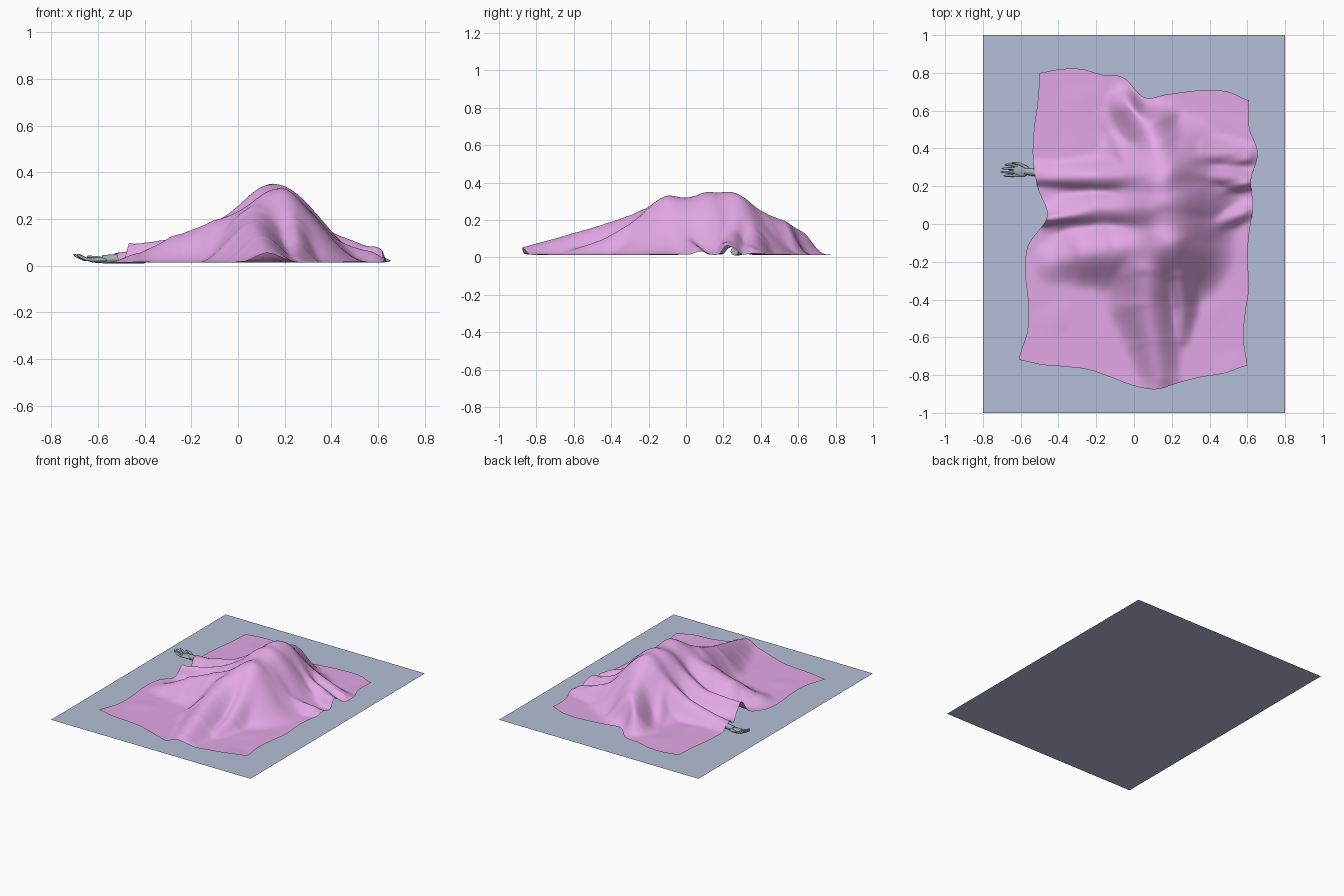
import bpy, bmesh, math
from mathutils import Vector, noise

cube = bpy.data.objects.get("Cube")
if cube:
    bpy.data.objects.remove(cube, do_unlink=True)


def material(name, rgb):
    mat = bpy.data.materials.new(name)
    mat.use_nodes = True
    mat.diffuse_color = (*rgb, 1)
    bsdf = next(n for n in mat.node_tree.nodes if n.type == 'BSDF_PRINCIPLED')
    bsdf.inputs["Base Color"].default_value = (*rgb, 1)
    return mat


ground_grey = material("ground blue grey", (.46, .52, .69))
cloth_pink = material("cloth pink", (.76, .39, .78))
skin_grey = material("skin grey", (.35, .42, .47))


def add_object(name, mesh, mat):
    obj = bpy.data.objects.new(name, mesh)
    bpy.context.collection.objects.link(obj)
    mesh.materials.clear()
    mesh.materials.append(mat)
    return obj


def from_bmesh(name, bm, mat, smooth=True):
    mesh = bpy.data.meshes.new(name)
    bm.to_mesh(mesh)
    bm.free()
    if smooth:
        mesh.shade_smooth()
    return add_object(name, mesh, mat)


def ease(t):
    t = max(0, min(1, t))
    return t * t * (3 - 2 * t)


def along(values, t):
    """Smooth curve through evenly spaced values."""
    last = len(values) - 1
    i = min(int(t * last), last - 1)
    f = t * last - i
    a, b, c, d = (values[max(0, min(last, i + k))] for k in (-1, 0, 1, 2))
    return b + f / 2 * (c - a + f * (2 * a - 5 * b + 4 * c - d + f * (3 * (b - c) + d - a)))


def closest(x, y, p, q):
    """Distance to a segment in plan, and how far along it."""
    dx, dy = q[0] - p[0], q[1] - p[1]
    t = ((x - p[0]) * dx + (y - p[1]) * dy) / (dx * dx + dy * dy)
    t = max(0, min(1, t))
    return math.hypot(x - p[0] - t * dx, y - p[1] - t * dy), t


# Ground sheet
bm = bmesh.new()
bmesh.ops.create_grid(bm, x_segments=1, y_segments=1, size=1)
bmesh.ops.scale(bm, vec=(.8, 1, 1), verts=bm.verts)
from_bmesh("ground", bm, ground_grey, smooth=False)

# Body ridges under the cloth: (base width, width per height, crest points)
trunk = (.07, 1.05, [(.18, -.1, .29), (.18, 0, .3), (.16, .12, .335), (.15, .24, .31)])
head = (.07, .75, [(.15, .24, .31), (.12, .4, .23), (.08, .5, .19), (.01, .62, .14)])
legs = (.07, .95, [(.15, -.08, .27), (.08, -.22, .24), (.07, -.4, .175), (.1, -.6, .115),
                   (.13, -.8, .06), (.12, -.9, .03)])
right_leg = (.05, .7, [(.2, -.1, .28), (.23, -.25, .19), (.25, -.45, .08), (.24, -.6, .03)])
thigh = (.1, .9, [(.12, -.1, .26), (-.08, -.13, .185), (-.25, -.15, .12), (-.42, -.2, .04)])
left_side = (.07, .7, [(.08, .08, .27), (-.2, .08, .12), (-.45, .04, .04)])
left_arm = (.05, .7, [(.05, .25, .25), (-.2, .25, .11), (-.42, .26, .05), (-.56, .28, .035)])
right_arm = (.05, .6, [(.2, .28, .27), (.4, .25, .13), (.6, .24, .05)])
right_hip = (.05, .6, [(.22, -.1, .24), (.35, -.02, .12), (.5, .04, .06), (.62, .08, .02)])
right_back = (.06, .7, [(.2, .3, .25), (.35, .36, .13), (.6, .37, .03)])
ridges = [trunk, head, legs, right_leg, thigh, left_side, left_arm,
          right_arm, right_hip, right_back]

# Small folds laid on top, fading towards their ends: start, end, height, width
folds = [((-.5, .02), (-.2, .06), .06, .04), ((-.52, .23), (-.15, .22), .02, .04),
         ((-.03, .3), (-.18, .62), .03, .05), ((.6, .21), (.38, .15), .035, .04),
         ((.6, .34), (.4, .28), .02, .04), ((.58, .05), (.3, -.1), .015, .05)]


def cloth_height(x, y):
    total = 0
    for base, spread, crest in ridges:
        best = 0
        for p, q in zip(crest, crest[1:]):
            d, t = closest(x, y, p, q)
            z = p[2] + t * (q[2] - p[2])
            best = max(best, z * ease(1 - d / (base + spread * z)))
        total += best ** 9
    h = total ** (1 / 9)
    for p, q, rise, width in folds:
        d, t = closest(x, y, p, q)
        h += rise * (1 - t) * ease(1 - d / width) * (1 - ease(h / .25))
    ripple = noise.noise(Vector((x * 5, y * 5, 0)))
    return h + .006 * max(0, ripple)


# Cloth: a sheet stretched between four wavy edges, its back edge lying down
left_edge = [-.61, -.565, -.56, -.575, -.56, -.46, -.51, -.535, -.53, -.51, -.5]
right_edge = [.6, .58, .59, .61, .6, .61, .63, .62, .655, .61, .61]
front_edge = [-.72, -.745, -.755, -.77, -.81, -.855, -.875, -.84, -.81, -.79, -.75]
back_edge = [.8, .82, .82, .79, .775, .67, .685, .7, .71, .7, .655]
bm = bmesh.new()
bmesh.ops.create_grid(bm, x_segments=110, y_segments=140, size=.5)
for vert in bm.verts:
    u, v = vert.co.x + .5, vert.co.y + .5
    u, v = max(0, min(1, u)), max(0, min(1, v))
    x0, x1 = along(left_edge, v), along(right_edge, v)
    y0, y1 = along(front_edge, u), along(back_edge, u)
    x, y = x0 + u * (x1 - x0), y0 + v * (y1 - y0)
    vert.co = (x, y, .014 + cloth_height(x, y) * ease((1 - v) / .08))
for _ in range(3):
    inner = [v for v in bm.verts if not v.is_boundary]
    bmesh.ops.smooth_vert(bm, verts=inner, factor=.5,
                          use_axis_x=False, use_axis_y=False, use_axis_z=True)
from_bmesh("draped_cloth", bm, cloth_pink)


# Hand reaching out from under the cloth
def limb(name, points):
    """Round tube through (x, y, z, radius) points."""
    curve = bpy.data.curves.new(name, 'CURVE')
    curve.dimensions = '3D'
    curve.bevel_depth = 1
    curve.bevel_resolution = 2
    curve.use_fill_caps = True
    spline = curve.splines.new('POLY')
    spline.points.add(len(points) - 1)
    for point, (x, y, z, r) in zip(spline.points, points):
        point.co = (x, y, z, 1)
        point.radius = r
    temp = bpy.data.objects.new(name + "_path", curve)
    bpy.context.collection.objects.link(temp)
    bpy.context.view_layer.update()
    graph = bpy.context.evaluated_depsgraph_get()
    mesh = bpy.data.meshes.new_from_object(temp.evaluated_get(graph))
    bpy.data.objects.remove(temp, do_unlink=True)
    mesh.shade_smooth()
    return add_object(name, mesh, skin_grey)


limb("forearm", [(-.4, .26, .032, .022), (-.52, .272, .03, .02), (-.58, .28, .027, .018)])
bm = bmesh.new()
bmesh.ops.create_uvsphere(bm, u_segments=16, v_segments=10, radius=1)
bmesh.ops.scale(bm, vec=(.048, .033, .013), verts=bm.verts)
bmesh.ops.translate(bm, vec=(-.597, .283, .025), verts=bm.verts)
from_bmesh("palm", bm, skin_grey)
for i, reach in enumerate((.075, .09, .085, .07)):
    y = .26 + .015 * i
    drift = .004 * (i - 1)
    limb(f"finger_{i + 1}", [(-.61, y, .024, .008), (-.615 - reach * .5, y + drift, .028, .007),
                             (-.615 - reach * .85, y + drift, .041, .006),
                             (-.615 - reach, y + drift, .048, .003)])
limb("thumb", [(-.575, .3, .027, .01), (-.605, .318, .033, .008), (-.645, .325, .04, .004)])
